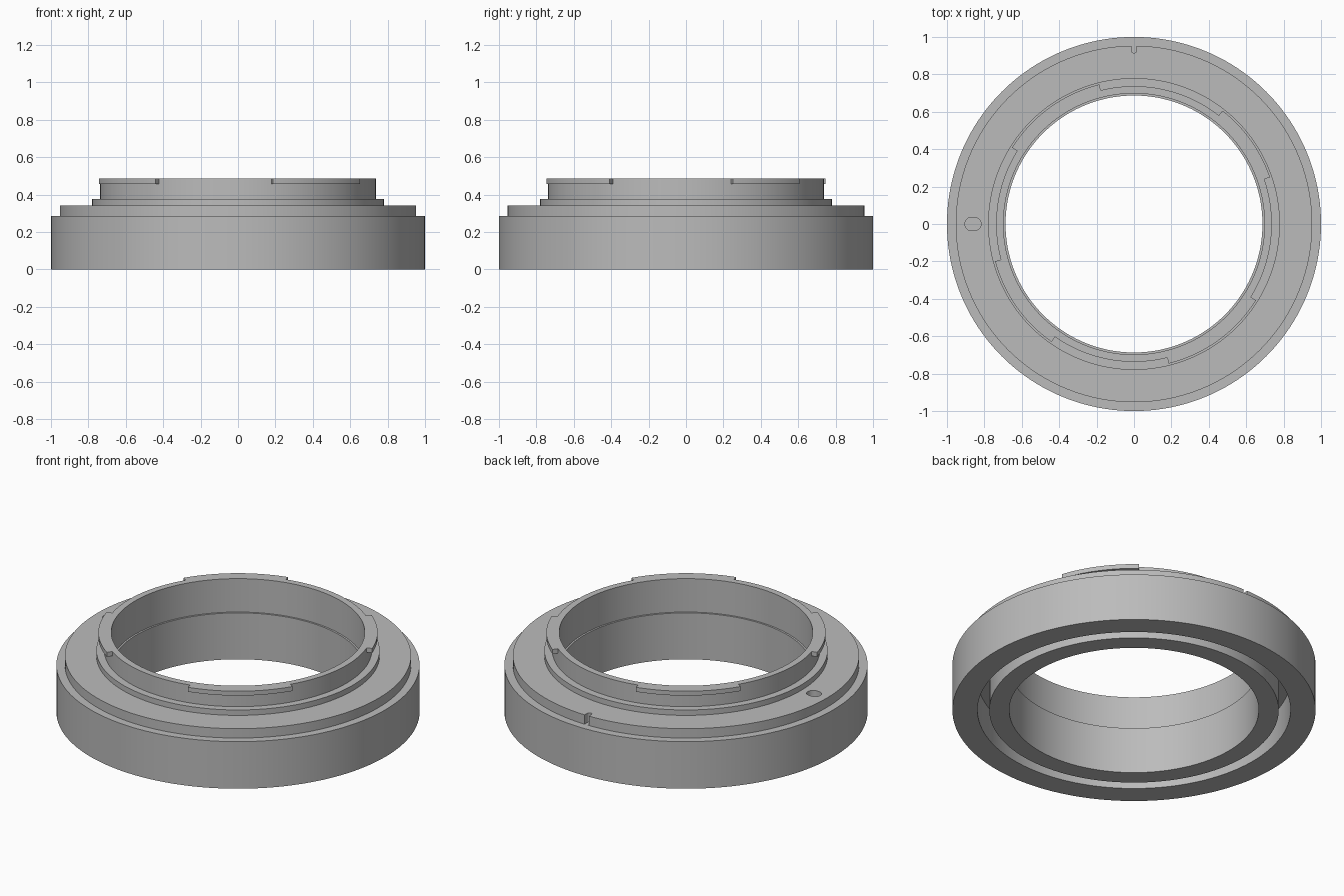
import bpy, bmesh
from math import cos, sin, radians, pi

cube = bpy.data.objects.get("Cube")
if cube:
    bpy.data.objects.remove(cube, do_unlink=True)

grey = bpy.data.materials.new("machined grey")
grey.use_nodes = True
grey.diffuse_color = (0.5, 0.5, 0.5, 1)
grey.node_tree.nodes["Principled BSDF"].inputs["Base Color"].default_value = (0.5, 0.5, 0.5, 1)


def make_object(name, bm):
    bmesh.ops.recalc_face_normals(bm, faces=bm.faces)
    mesh = bpy.data.meshes.new(name)
    bm.to_mesh(mesh)
    bm.free()
    mesh.materials.append(grey)
    obj = bpy.data.objects.new(name, mesh)
    bpy.context.collection.objects.link(obj)
    return obj


def select(obj):
    bpy.ops.object.select_all(action="DESELECT")
    obj.select_set(True)
    bpy.context.view_layer.objects.active = obj


def lathe(name, profile, start=0, end=360, steps=160):
    """Sweep a closed (radius, height) profile about z, capping partial arcs."""
    bm = bmesh.new()
    full = end - start == 360
    count = steps if full else steps + 1
    rings = []
    for i in range(count):
        a = radians(start + (end - start) * i / steps)
        rings.append([bm.verts.new((r * cos(a), r * sin(a), z)) for r, z in profile])
    n = len(profile)
    for i in range(steps):
        a, b = rings[i], rings[(i + 1) % count]
        for j in range(n):
            k = (j + 1) % n
            bm.faces.new((a[j], b[j], b[k], a[k]))
    if not full:
        bm.faces.new(rings[0])
        bm.faces.new(rings[-1])
    return make_object(name, bm)


def prism(name, outline, bottom, top):
    bm = bmesh.new()
    face = bm.faces.new([bm.verts.new((x, y, bottom)) for x, y in outline])
    up = bmesh.ops.extrude_face_region(bm, geom=[face])["geom"]
    for v in up:
        if isinstance(v, bmesh.types.BMVert):
            v.co.z = top
    return make_object(name, bm)


def cut(target, cutter):
    cutter.hide_render = True
    mod = target.modifiers.new("cut", "BOOLEAN")
    mod.operation = "DIFFERENCE"
    mod.solver = "EXACT"
    mod.object = cutter
    select(target)
    bpy.ops.object.modifier_apply(modifier=mod.name)
    bpy.data.objects.remove(cutter, do_unlink=True)


# Stepped ring with a deep groove underneath and a small ledge in the bore
RIM, TOP = 0.286, 0.485
ring = lathe("adapter_ring", [
    (1, 0), (1, RIM), (0.953, RIM), (0.953, 0.343), (0.78, 0.343), (0.78, 0.376),
    (0.737, 0.376), (0.737, TOP), (0.698, TOP), (0.698, 0.282), (0.687, 0.282),
    (0.687, 0), (0.797, 0), (0.797, 0.2), (0.862, 0.2), (0.862, 0)])

# Index notch with a rounded inner end, at the back of the upper step
w = 0.014
notch = [(w, 1.1), (-w, 1.1)]
notch += [(w * cos(pi + pi * i / 8), 0.928 + w * sin(pi + pi * i / 8)) for i in range(9)]
cut(ring, prism("notch_cutter", notch, RIM + 0.0005, 0.4))

# Blind locking-pin slot on the right
slot = []
for i in range(32):
    a = 2 * pi * (i + 0.5) / 32
    slot.append((-0.861 + 0.036 * cos(a) + (0.007 if cos(a) > 0 else -0.007), 0.036 * sin(a)))
cut(ring, prism("slot_cutter", slot, 0.24, 0.4))

# Bayonet tabs around the top lip
tab_profile = [(0.734, 0.458), (0.769, 0.458), (0.769, TOP), (0.734, TOP)]
tabs = [lathe(f"bayonet_tab_{i + 1}", tab_profile, a, b, 24)
        for i, (a, b) in enumerate([(19, 52), (104, 148), (195, 235), (284, 328)])]

for obj in [ring] + tabs:
    select(obj)
    bpy.ops.object.shade_smooth_by_angle(angle=radians(30))
